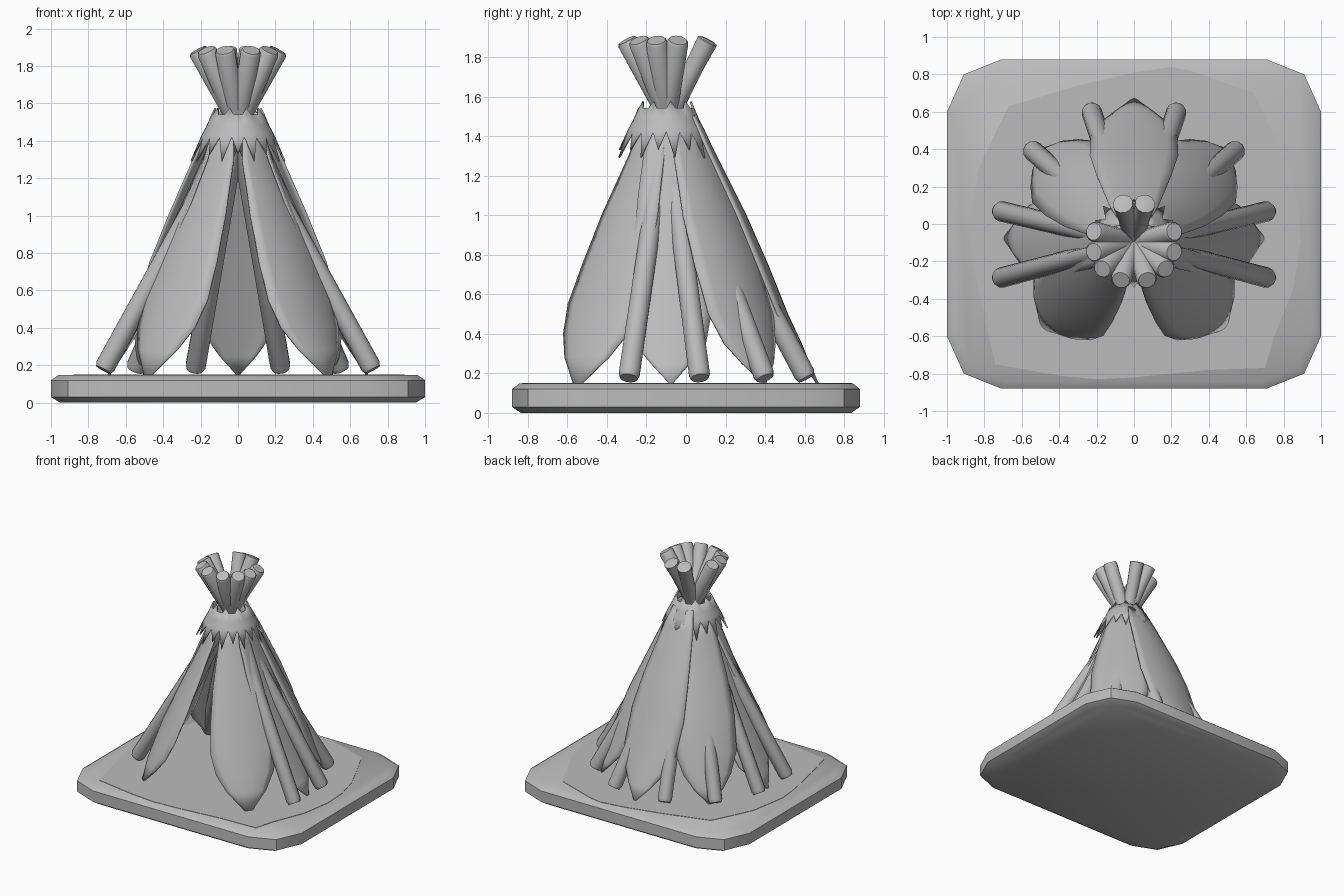
import bpy, bmesh, math
from mathutils import Vector

cube = bpy.data.objects.get("Cube")
if cube:
    bpy.data.objects.remove(cube, do_unlink=True)

grey = bpy.data.materials.new("plain_grey")
grey.use_nodes = True
grey.diffuse_color = (0.5, 0.5, 0.5, 1)
grey.node_tree.nodes["Principled BSDF"].inputs["Base Color"].default_value = (0.5, 0.5, 0.5, 1)

APEX = Vector((0, -0.1, 0))  # axis on which all poles cross


def finish(name, bm, angle=35, thickness=0):
    """Turn a bmesh into a smooth-shaded object, optionally thickened."""
    bmesh.ops.recalc_face_normals(bm, faces=bm.faces)
    mesh = bpy.data.meshes.new(name)
    bm.to_mesh(mesh)
    bm.free()
    obj = bpy.data.objects.new(name, mesh)
    bpy.context.collection.objects.link(obj)
    mesh.materials.append(grey)
    if thickness:
        mod = obj.modifiers.new("thickness", 'SOLIDIFY')
        mod.thickness = thickness
        mod.offset = 0
    bpy.ops.object.select_all(action='DESELECT')
    obj.select_set(True)
    bpy.context.view_layer.objects.active = obj
    bpy.ops.object.shade_smooth_by_angle(angle=math.radians(angle))
    return obj


def loft(bm, rows, closed):
    """Bridge rows of points with quads."""
    grid = [[bm.verts.new(p) for p in row] for row in rows]
    for a, b in zip(grid, grid[1:]):
        n = len(a)
        for i in range(n if closed else n - 1):
            j = (i + 1) % n
            bm.faces.new((a[i], a[j], b[j], b[i]))
    return grid


def slab(name, outline, levels, angle):
    """Stack scaled copies of an outline into a closed slab."""
    bm = bmesh.new()
    grid = loft(bm, [[(x * s, y * s, z) for x, y in outline] for z, s in levels], True)
    bm.faces.new(grid[0])
    bm.faces.new(grid[-1])
    return finish(name, bm, angle)


def pole(name, foot, top, radius=0.055):
    """Round pole with softened ends."""
    foot, top = Vector(foot), Vector(top)
    axis = top - foot
    turn = axis.to_track_quat('Z', 'Y')
    bm = bmesh.new()
    rows = []
    ends = [(0, 0.82), (0.012, 1), (0.75, 0.9), (0.993, 1), (1, 0.85)]
    for t, s in ends:
        rows.append([foot + axis * t + turn @ Vector((math.cos(a) * radius * s, math.sin(a) * radius * s, 0))
                     for a in (math.tau * i / 12 for i in range(12))])
    grid = loft(bm, rows, True)
    bm.faces.new(grid[0])
    bm.faces.new(grid[-1])
    return finish(name, bm, 50)


def hide_panel(name, azimuth, rows, sag, across=8):
    """Leaf-shaped hanging panel; rows hold height, radius and half width."""
    a = math.radians(azimuth)
    out = Vector((math.cos(a), math.sin(a), 0))
    side = Vector((-out.y, out.x, 0))
    points = []
    for z, r, w in rows:
        us = [2 * i / across - 1 for i in range(across + 1)]
        points.append([APEX + out * (r - sag * w * u * u) + side * (w * u) + Vector((0, 0, z))
                       for u in us])
    bm = bmesh.new()
    loft(bm, points, False)
    return finish(name, bm, 40, 0.012)


# Base slab with clipped corners and chamfered rims
corner = [(1, 0.6), (0.91, 0.8), (0.71, 0.88)]
outline = corner + [(-x, y) for x, y in reversed(corner)]
outline += [(-x, -y) for x, y in outline]
slab("base", outline, [(0, 0.95), (0.03, 1), (0.12, 1), (0.148, 0.96)], 40)

# Irregular ground patch lying on the base
patch = [(-0.67, 0.63), (-0.3, 0.74), (0, 0.81), (0.2, 0.84), (0.3, 0.82), (0.64, 0.7),
         (0.72, 0.53), (0.83, 0.3), (0.88, 0.1), (0.89, -0.1), (0.85, -0.35), (0.75, -0.6),
         (0.7, -0.77), (0.4, -0.78), (0, -0.82), (-0.2, -0.83), (-0.4, -0.81), (-0.74, -0.75),
         (-0.8, -0.5), (-0.86, -0.2), (-0.88, 0), (-0.83, 0.3), (-0.75, 0.47)]
slab("ground_patch", patch, [(0.144, 1), (0.151, 1)], 30)

# Poles: foot on one side, top on the opposite side
FOOT_Z, TOP_Z = 0.176, 1.885
pole_plan = [("back_pole", (0.23, 0.61), (-0.07, -0.3)),
             ("rear_side_pole", (0.55, 0.4), (-0.17, -0.24)),
             ("middle_side_pole", (0.72, 0.07), (-0.215, -0.15)),
             ("front_side_pole", (0.72, -0.29), (-0.215, -0.04))]

# Hanging panels: height, radius, half width from top to tip
front_rows = [(1.5, 0.1, 0.06), (1.3, 0.17, 0.12), (1.0, 0.31, 0.19), (0.75, 0.42, 0.23),
              (0.55, 0.51, 0.25), (0.4, 0.57, 0.22), (0.28, 0.62, 0.15), (0.15, 0.66, 0.03)]
side_rows = [(1.5, 0.12, 0.07), (1.3, 0.18, 0.12), (1.1, 0.26, 0.15), (0.8, 0.38, 0.18),
             (0.5, 0.52, 0.21), (0.35, 0.59, 0.18), (0.25, 0.64, 0.1), (0.15, 0.69, 0.01)]
rear_rows = [(1.5, 0.14, 0.08), (1.3, 0.23, 0.14), (1.0, 0.37, 0.2), (0.75, 0.49, 0.23),
             (0.5, 0.59, 0.23), (0.35, 0.64, 0.18), (0.25, 0.68, 0.11), (0.15, 0.7, 0.01)]
back_rows = [(1.5, 0.15, 0.09), (1.36, 0.22, 0.13), (1.0, 0.4, 0.2), (0.75, 0.51, 0.235),
             (0.5, 0.61, 0.23), (0.35, 0.68, 0.17), (0.25, 0.72, 0.1), (0.15, 0.765, 0.01)]

for label, s in (("left", 1), ("right", -1)):
    for name, foot, top in pole_plan:
        pole(f"{label}_{name}", (s * foot[0], foot[1], FOOT_Z), (s * top[0], top[1], TOP_Z))
    # Short pole ends above the doorway
    pole(f"{label}_short_pole", (s * -0.025, -0.16, 1.36), (s * 0.06, 0.11, TOP_Z))
    for name, azimuth, rows, sag in (("front_panel", -43, front_rows, 0.22),
                                     ("side_panel", 2, side_rows, 0.15),
                                     ("rear_side_panel", 45, rear_rows, 0.25)):
        hide_panel(f"{label}_{name}", azimuth if s > 0 else 180 - azimuth, rows, sag)
hide_panel("back_panel", 90, back_rows, 0.2)

# Jagged collar wrapped round the neck
SEGMENTS = 36
collar = [[], [], [], []]
for i in range(SEGMENTS):
    a = math.tau * i / SEGMENTS
    tooth = i % 2
    long_tooth = i % 4 == 1
    top = 1.575 if i % 4 == 1 else 1.54
    low = 1.29 if long_tooth else 1.33 if tooth else 1.42
    for row, z in zip(collar, (top, 1.48, 1.43, low)):
        r = 0.125 + (1.57 - z) * (0.42 if z > 1.45 else 0.46)
        row.append(APEX + Vector((math.cos(a) * r, math.sin(a) * r, z)))
bm = bmesh.new()
loft(bm, collar, True)
finish("neck_collar", bm, 40, 0.01)
